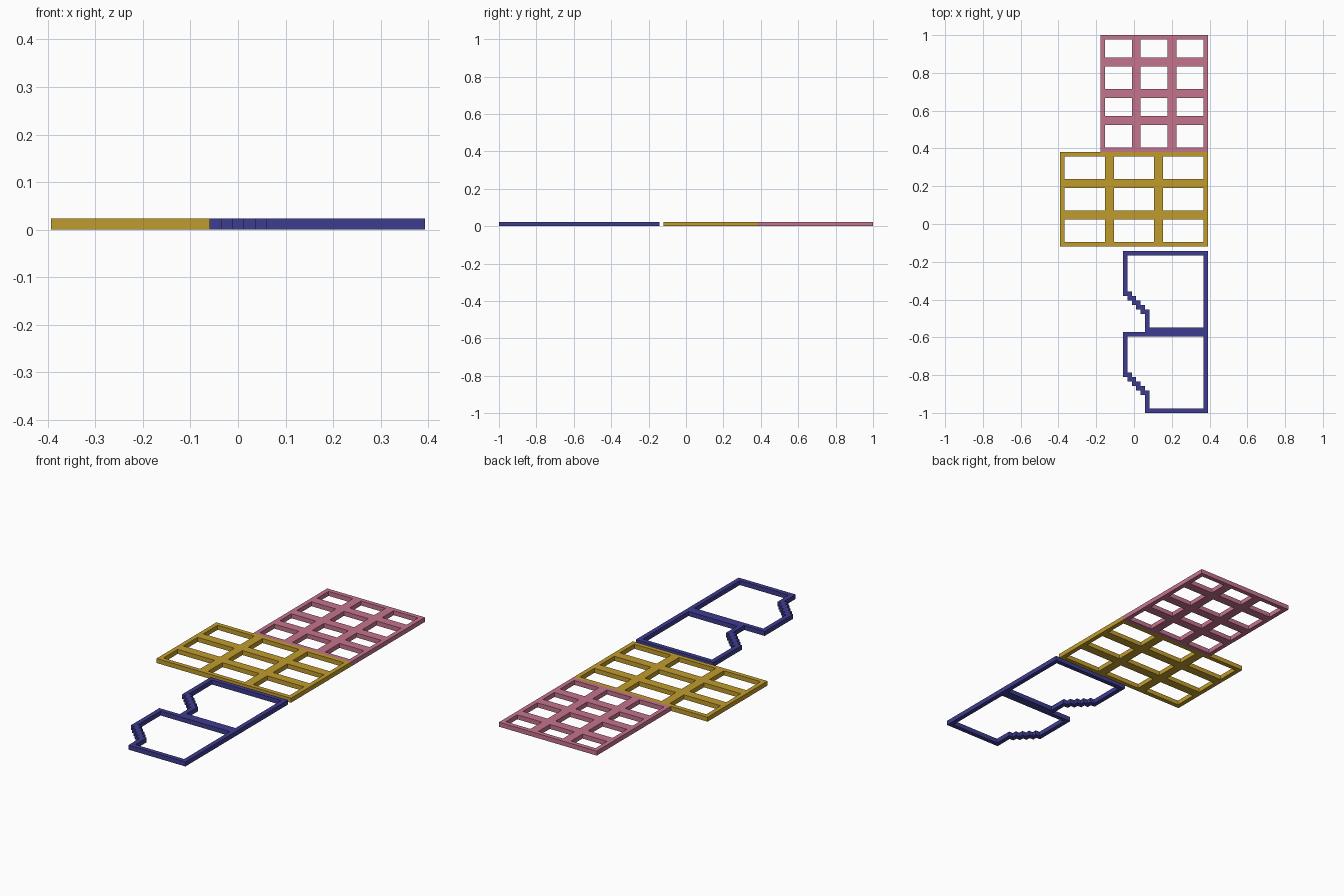
import bpy
import bmesh
from mathutils import Vector

UNIT = 1 / 42      # wall thickness and height; the whole plan sits on this grid
LEFT, TOP = -16.5, 42

cube = bpy.data.objects.get("Cube")
if cube:
    bpy.data.objects.remove(cube, do_unlink=True)


def make_material(name, rgb):
    mat = bpy.data.materials.new(name)
    mat.use_nodes = True
    color = (*rgb, 1)
    mat.diffuse_color = color
    mat.node_tree.nodes["Principled BSDF"].inputs["Base Color"].default_value = color
    return mat


def make_walls(name, bm, x, y, mat):
    """Raise a flat plan (grid units, y downward from the back) into walls."""
    bmesh.ops.remove_doubles(bm, verts=bm.verts, dist=0.001)
    for v in bm.verts:
        v.co = Vector((x + v.co.x, y - v.co.y, 0)) * UNIT
    raised = bmesh.ops.extrude_face_region(bm, geom=bm.faces[:])["geom"]
    bmesh.ops.translate(bm, vec=(0, 0, UNIT),
                        verts=[g for g in raised if isinstance(g, bmesh.types.BMVert)])
    bmesh.ops.recalc_face_normals(bm, faces=bm.faces)
    mesh = bpy.data.meshes.new(name)
    bm.to_mesh(mesh)
    bm.free()
    mesh.materials.append(mat)
    obj = bpy.data.objects.new(name, mesh)
    bpy.context.collection.objects.link(obj)
    return obj


def breaks(sizes):
    """Wall edges along one axis: each cell has a one-unit wall at both ends."""
    edges, pos = [0], 0
    for size in sizes:
        edges += [pos + 1, pos + size - 1]
        pos += size
    return edges + [pos]


def make_lattice(name, columns, rows, x, y, mat):
    bm = bmesh.new()
    xs, ys = breaks(columns), breaks(rows)
    for i in range(len(xs) - 1):
        for j in range(len(ys) - 1):
            if i % 2 and j % 2:      # the opening of a cell
                continue
            corners = [(xs[i], ys[j]), (xs[i + 1], ys[j]),
                       (xs[i + 1], ys[j + 1]), (xs[i], ys[j + 1])]
            bm.faces.new([bm.verts.new((*c, 0)) for c in corners])
    return make_walls(name, bm, x, y, mat)


def make_stepped_room(name, x, y, mat):
    # Outer outline with a staircase in the left wall, and its inset copy
    outer = [(0, 0), (19, 0), (19, 18), (5, 18)]
    inner = [(1, 1), (18, 1), (18, 17), (6, 17)]
    for step in range(5, 0, -1):
        stairs = [(step, 9 + step), (step - 1, 9 + step)]
        outer += stairs
        inner += [(px + 1, py - 1) for px, py in stairs]
    bm = bmesh.new()
    out_v = [bm.verts.new((*p, 0)) for p in outer]
    in_v = [bm.verts.new((*p, 0)) for p in inner]
    for i in range(len(outer)):
        k = (i + 1) % len(outer)
        bm.faces.new((out_v[i], out_v[k], in_v[k], in_v[i]))
    return make_walls(name, bm, x, y, mat)


pink = make_material("dusty pink", (0.56, 0.175, 0.27))
gold = make_material("ochre gold", (0.53, 0.33, 0.026))
blue = make_material("deep blue", (0.049, 0.046, 0.28))

# Back block of twelve small cells
make_lattice("back_cell_block", [8] * 3, [6, 7, 6, 7], LEFT + 9, TOP, pink)
# Middle block of nine wide cells
make_lattice("middle_cell_block", [11] * 3, [7] * 3, LEFT, TOP - 26, gold)
# Two open rooms with stepped left walls
for label, offset in (("rear", 48), ("front", 66)):
    make_stepped_room(label + "_stepped_room", LEFT + 14, TOP - offset, blue)
